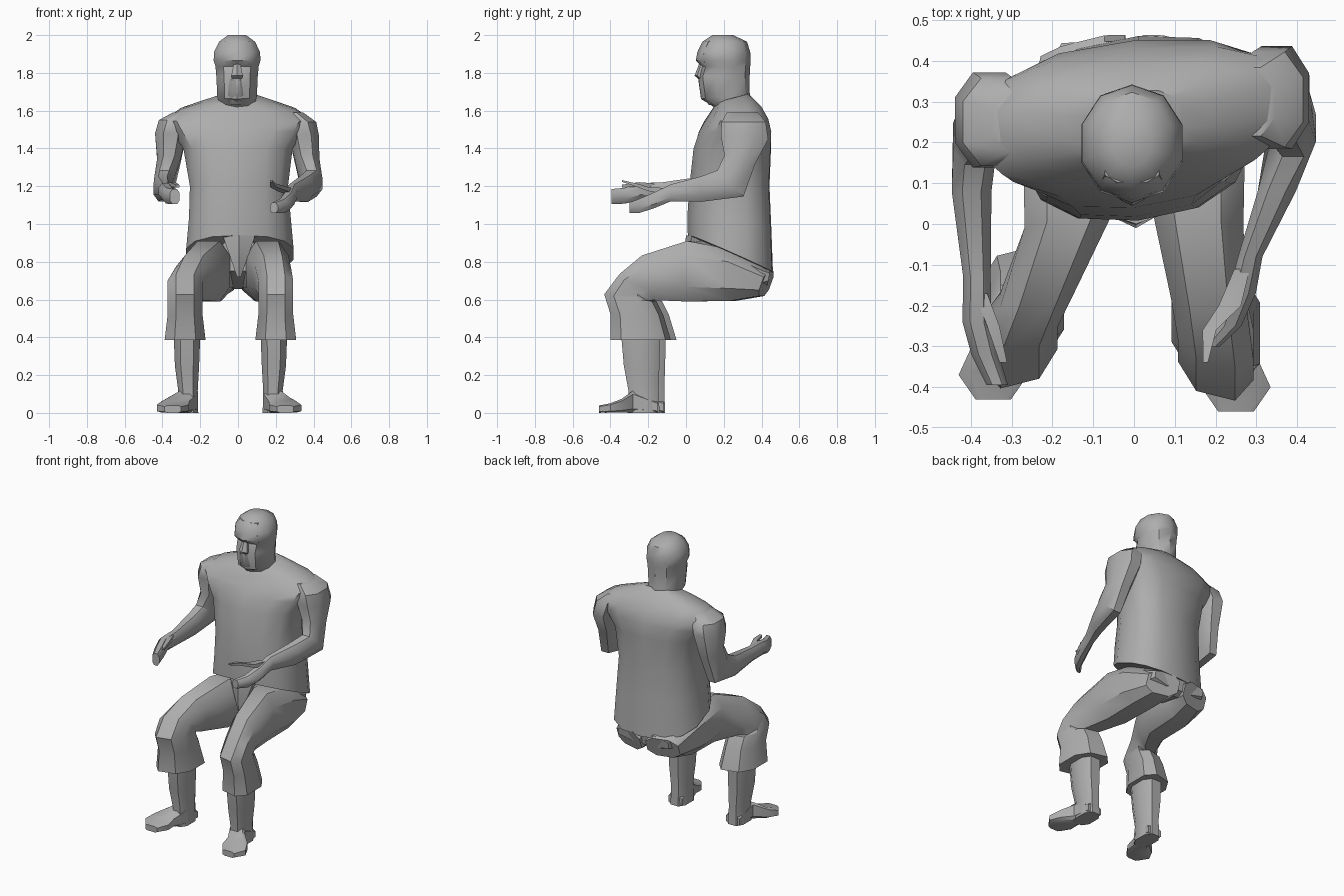
import bpy, bmesh, math
from mathutils import Vector

grey = bpy.data.materials.new("plain grey")
grey.diffuse_color = (0.42, 0.42, 0.42, 1)


def loft(name, rings, sides=8, power=0.8, shear=0.0, smooth=38):
    """Skin rings (x, y, z, half width, half depth, tilt about x in degrees)."""
    bm = bmesh.new()
    loops = []
    for x, y, z, a, b, tilt in rings:
        t = math.radians(tilt)
        v = Vector((0, math.cos(t), math.sin(t)))
        loop = []
        for i in range(sides):
            th = 2 * math.pi * (i + 0.5) / sides
            c, s = math.cos(th), math.sin(th)
            c = math.copysign(abs(c) ** power, c) * a
            s = math.copysign(abs(s) ** power, s) * b
            loop.append(bm.verts.new(Vector((x + c, y + shear * c, z)) + v * s))
        loops.append(loop)
    for p, q in zip(loops, loops[1:]):
        for i in range(sides):
            j = (i + 1) % sides
            bm.faces.new((p[i], p[j], q[j], q[i]))
    bm.faces.new(loops[0])
    bm.faces.new(loops[-1])
    bmesh.ops.recalc_face_normals(bm, faces=bm.faces)
    mesh = bpy.data.meshes.new(name)
    bm.to_mesh(mesh)
    bm.free()
    mesh.materials.append(grey)
    ob = bpy.data.objects.new(name, mesh)
    bpy.context.collection.objects.link(ob)
    bpy.ops.object.select_all(action='DESELECT')
    ob.select_set(True)
    bpy.context.view_layer.objects.active = ob
    bpy.ops.object.shade_smooth_by_angle(angle=math.radians(smooth))
    return ob


# Shirt: hem slopes down toward the back, yoke widens over the shoulders
loft("shirt", [
    (0.01, 0.235, 0.84, 0.29, 0.247, -24),
    (0.01, 0.23, 1.02, 0.275, 0.225, -10),
    (0.005, 0.23, 1.20, 0.265, 0.212, 0),
    (0.0, 0.245, 1.40, 0.295, 0.205, 0),
    (0.0, 0.26, 1.49, 0.36, 0.19, 0),
    (0.0, 0.265, 1.55, 0.395, 0.165, 3),
    (0.0, 0.265, 1.61, 0.31, 0.13, 6),
    (0.0, 0.255, 1.65, 0.19, 0.10, 10),
    (0.0, 0.25, 1.67, 0.12, 0.08, 15)], sides=14, power=0.8, shear=0.09)

# Head
loft("head", [
    (-0.005, 0.24, 1.60, 0.09, 0.08, 0),
    (-0.005, 0.245, 1.645, 0.10, 0.10, 15),
    (-0.005, 0.208, 1.68, 0.11, 0.130, 8),
    (-0.005, 0.20, 1.78, 0.115, 0.137, 0),
    (-0.005, 0.21, 1.835, 0.12, 0.13, 0),
    (-0.005, 0.197, 1.865, 0.13, 0.145, 0),
    (-0.005, 0.20, 1.91, 0.128, 0.140, 0),
    (-0.005, 0.205, 1.965, 0.10, 0.118, 0),
    (-0.005, 0.195, 2.0, 0.05, 0.055, 0)], sides=10, power=0.97)
# Brow, nose and beard
loft("brow", [
    (-0.005, 0.12, 1.855, 0.09, 0.045, 0),
    (-0.005, 0.115, 1.90, 0.088, 0.045, 0),
    (-0.005, 0.14, 1.97, 0.07, 0.04, 0)], sides=8, power=0.7)
loft("nose", [
    (-0.005, 0.09, 1.85, 0.02, 0.02, 0),
    (-0.005, 0.075, 1.785, 0.035, 0.03, 0),
    (-0.005, 0.09, 1.765, 0.03, 0.02, 0)], sides=6, power=1)
loft("beard", [
    (-0.01, 0.10, 1.77, 0.04, 0.035, 0),
    (-0.01, 0.11, 1.68, 0.045, 0.035, 0),
    (-0.01, 0.15, 1.63, 0.03, 0.03, 0)], sides=8, power=0.7)

# Arms: sleeve under the yoke, bent elbow, tapering forearm and hand
loft("right_arm", [
    (0.28, 0.30, 1.59, 0.07, 0.09, 180),
    (0.33, 0.305, 1.54, 0.09, 0.125, 180),
    (0.35, 0.31, 1.46, 0.085, 0.135, 175),
    (0.365, 0.285, 1.34, 0.07, 0.09, 165),
    (0.39, 0.235, 1.215, 0.06, 0.105, 135),
    (0.35, 0.08, 1.185, 0.05, 0.072, 90),
    (0.285, -0.08, 1.165, 0.032, 0.048, 90),
    (0.265, -0.17, 1.125, 0.036, 0.045, 90),
    (0.235, -0.25, 1.095, 0.03, 0.04, 90),
    (0.19, -0.30, 1.085, 0.022, 0.03, 90)], power=0.85)
loft("right_fingers", [
    (0.265, -0.11, 1.175, 0.025, 0.02, 90),
    (0.235, -0.20, 1.185, 0.036, 0.014, 90),
    (0.185, -0.26, 1.205, 0.022, 0.012, 90),
    (0.175, -0.34, 1.228, 0.008, 0.006, 90)], sides=4, power=0.8)
loft("left_arm", [
    (-0.28, 0.25, 1.59, 0.07, 0.08, 180),
    (-0.335, 0.25, 1.55, 0.09, 0.115, 180),
    (-0.355, 0.255, 1.48, 0.09, 0.125, 180),
    (-0.365, 0.25, 1.34, 0.067, 0.09, 165),
    (-0.39, 0.215, 1.215, 0.057, 0.105, 135),
    (-0.398, 0.08, 1.185, 0.052, 0.07, 90),
    (-0.385, -0.13, 1.175, 0.036, 0.048, 90),
    (-0.385, -0.24, 1.175, 0.038, 0.045, 90),
    (-0.365, -0.32, 1.15, 0.036, 0.045, 90),
    (-0.335, -0.395, 1.145, 0.028, 0.043, 90)], power=0.85)
loft("left_thumb", [
    (-0.375, -0.17, 1.20, 0.02, 0.02, 90),
    (-0.345, -0.25, 1.21, 0.02, 0.015, 90),
    (-0.32, -0.34, 1.20, 0.012, 0.01, 90)], sides=4, power=0.8)

# Seat of the trousers and the pointed fly
loft("trouser_seat", [
    (0.01, 0.44, 0.72, 0.20, 0.045, 80),
    (0.01, 0.40, 0.72, 0.22, 0.07, 80),
    (0.01, 0.25, 0.78, 0.22, 0.10, 90),
    (0.005, 0.05, 0.84, 0.10, 0.095, 90)], power=0.8)
loft("trouser_fly", [
    (0.005, 0.06, 0.94, 0.10, 0.06, 0),
    (0.005, 0.05, 0.84, 0.06, 0.06, 0),
    (0.005, 0.03, 0.72, 0.012, 0.03, 0)], sides=6, power=1)

# Legs: s = side, k = knee x, dy = forward offset, toe = toe x
for side, s, k, dy, toe in (("right", 1, 0.20, 0.0, 0.25),
                            ("left", -1, -0.28, 0.03, -0.345)):
    loft(side + "_trouser_leg", [
        (0.125 * s, 0.425, 0.685, 0.11, 0.075, 70),
        (0.15 * s, 0.25, 0.73, 0.13, 0.145, 90),
        (0.155 * s, 0.02, 0.75, 0.12, 0.17, 90),
        (0.6 * k + 0.065 * s, -0.19 + dy, 0.715, 0.10, 0.13, 105),
        (k, -0.27 + dy, 0.665, 0.098, 0.105, 135),
        (k, -0.295 + dy, 0.61, 0.098, 0.135, 172),
        (k, -0.26 + dy, 0.52, 0.098, 0.135, 180),
        (k, -0.24 + dy, 0.385, 0.115, 0.155, 180)], power=0.75, shear=-0.25 * s)
    x = k - 0.01 * s
    loft(side + "_shin", [
        (x, -0.24 + dy, 0.42, 0.075, 0.11, 0),
        (x, -0.235 + dy, 0.25, 0.068, 0.10, 0),
        (x - 0.005 * s, -0.225 + dy, 0.12, 0.055, 0.085, 0),
        (x - 0.005 * s, -0.225 + dy, 0.0, 0.058, 0.09, 0)], power=0.75)
    loft(side + "_foot", [
        (x - 0.005 * s, -0.15 + dy, 0.03, 0.052, 0.03, 90),
        (x, -0.28 + dy, 0.06, 0.055, 0.06, 90),
        (toe - 0.015 * s, -0.34 + dy, 0.038, 0.075, 0.038, 90),
        (toe, -0.40 + dy, 0.026, 0.088, 0.026, 90),
        (toe, -0.46 + dy, 0.02, 0.045, 0.02, 90)], power=0.45)
